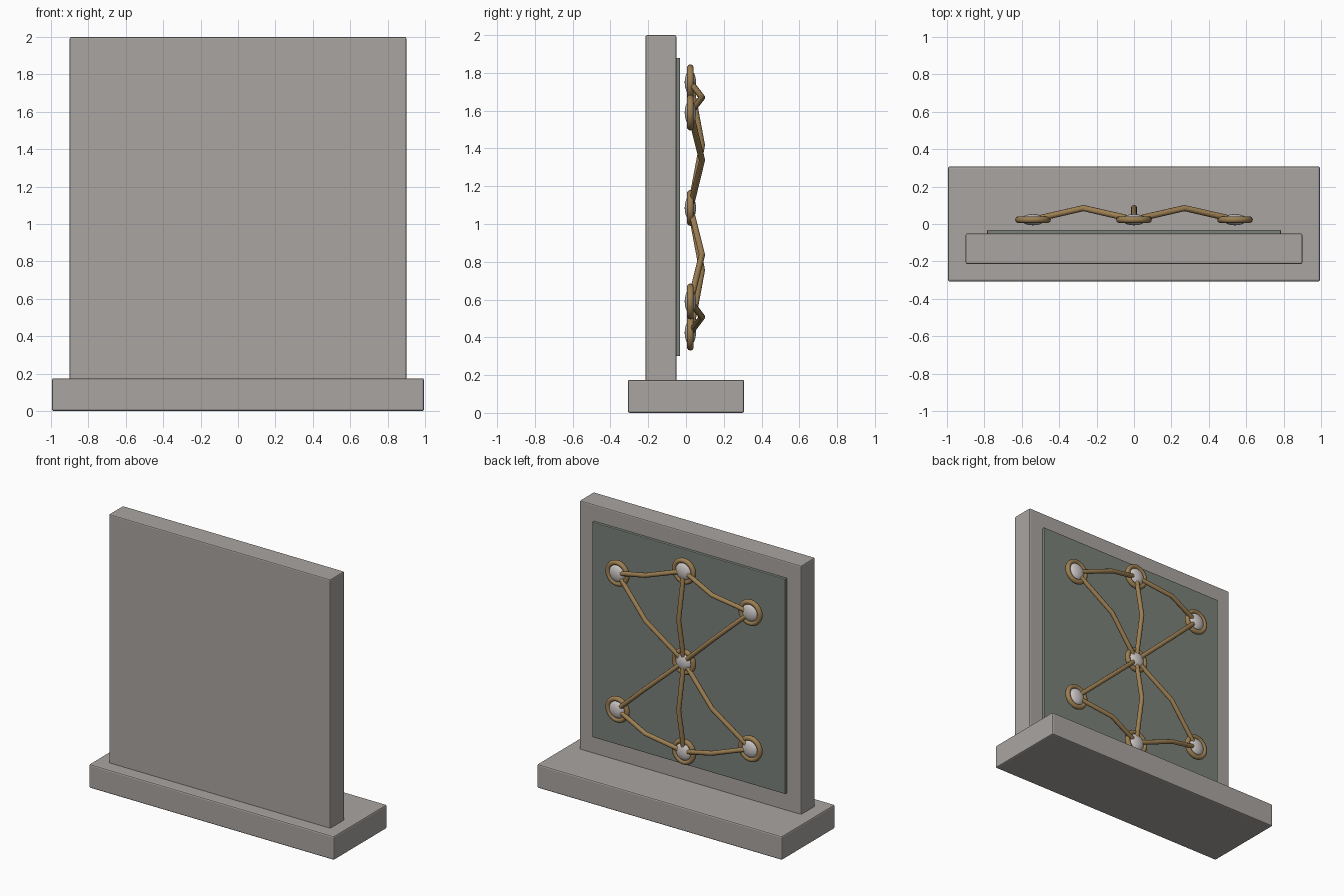
import bpy, math
from mathutils import Vector

if "Cube" in bpy.data.objects:
    bpy.data.objects.remove(bpy.data.objects["Cube"])


def material(name, rgb):
    m = bpy.data.materials.new(name)
    m.diffuse_color = (*rgb, 1)
    m.use_nodes = True
    m.node_tree.nodes["Principled BSDF"].inputs["Base Color"].default_value = m.diffuse_color
    return m


stone = material("warm grey stone", (0.40, 0.375, 0.355))
slate = material("green grey slate", (0.195, 0.22, 0.195))
bronze = material("bronze", (0.33, 0.21, 0.085))
silver = material("pale silver", (0.60, 0.57, 0.56))


def finish(name, mat, smooth=True):
    ob = bpy.context.object
    ob.name = name
    ob.data.materials.clear()
    ob.data.materials.append(mat)
    if smooth:
        bpy.ops.object.shade_smooth_by_angle(angle=math.radians(40))
    return ob


def box(name, lo, hi, mat, bevel):
    lo, hi = Vector(lo), Vector(hi)
    bpy.ops.mesh.primitive_cube_add(size=1, location=(lo + hi) / 2)
    bpy.context.object.scale = hi - lo
    bpy.ops.object.transform_apply(location=False, rotation=False, scale=True)
    ob = finish(name, mat, False)
    mod = ob.modifiers.new("edge", "BEVEL")
    mod.width, mod.segments = bevel, 2


# Plinth, upright slab and inset display panel
box("plinth", (-0.995, -0.308, 0), (0.995, 0.308, 0.175), stone, 0.01)
box("slab", (-0.9, -0.214, 0.16), (0.9, -0.051, 2.0), stone, 0.008)
box("panel", (-0.785, -0.06, 0.30), (0.785, -0.031, 1.88), slate, 0.005)

# Seven nodes: one in the middle, six around it
Y = 0.023
MID = 1.085
nodes = [Vector((0, Y, MID))]
for x, dz in ((0.54, 0.505), (0, 0.665), (-0.54, 0.505),
              (0.54, -0.495), (0, -0.66), (-0.54, -0.495)):
    nodes.append(Vector((x, Y, MID + dz)))

for i, p in enumerate(nodes):
    bpy.ops.mesh.primitive_torus_add(location=p, rotation=(math.pi / 2, 0, 0),
                                     major_radius=0.077, minor_radius=0.018,
                                     major_segments=32, minor_segments=10)
    finish(f"node_ring_{i}", bronze)
    bpy.ops.mesh.primitive_uv_sphere_add(location=p, radius=1, segments=24, ring_count=12)
    bpy.context.object.scale = (0.064, 0.03, 0.064)
    finish(f"node_lens_{i}", silver)

# Bent rods joining the nodes, each bowed outward at its midpoint
links = [(0, k) for k in range(1, 7)] + [(1, 2), (2, 3), (4, 5), (5, 6)]
for i, (a, b) in enumerate(links):
    mid = (nodes[a] + nodes[b]) / 2
    mid.y = 0.085
    cu = bpy.data.curves.new("rod", "CURVE")
    cu.dimensions = "3D"
    cu.bevel_depth, cu.bevel_resolution = 0.0165, 3
    cu.use_fill_caps = True
    sp = cu.splines.new("POLY")
    sp.points.add(2)
    for pt, co in zip(sp.points, (nodes[a], mid, nodes[b])):
        pt.co = (*co, 1)
    ob = bpy.data.objects.new("rod", cu)
    bpy.context.collection.objects.link(ob)
    bpy.ops.object.select_all(action="DESELECT")
    ob.select_set(True)
    bpy.context.view_layer.objects.active = ob
    bpy.ops.object.convert(target="MESH")
    finish(f"rod_{i}", bronze)
